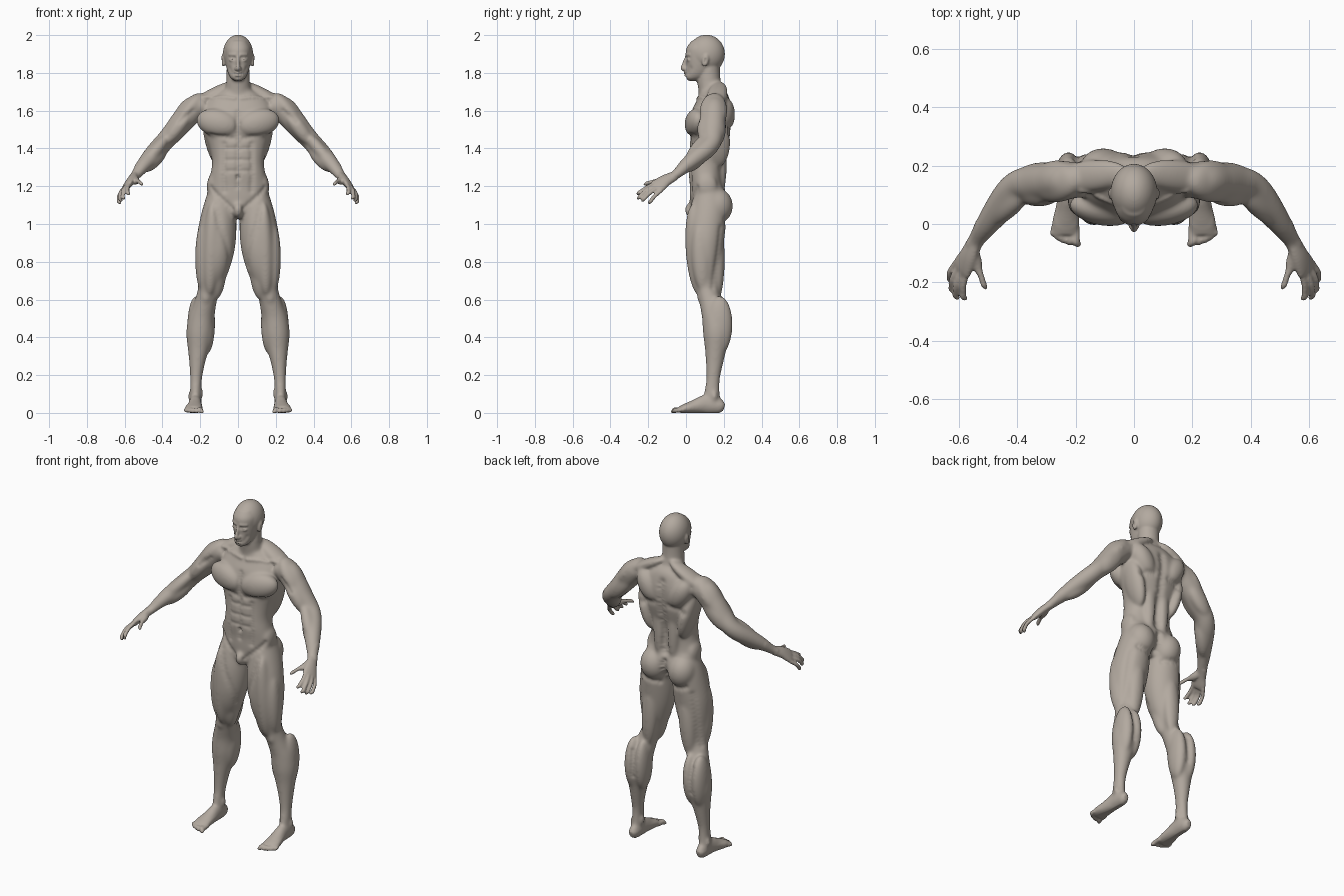
import bpy
import bmesh
import math
from mathutils import Vector, Matrix
from mathutils.kdtree import KDTree

FRONT, BACK = Vector((0, -1, 0)), Vector((0, 1, 0))
OUTWARD, UPWARD = Vector((1, 0, 0)), Vector((0, 0, 1))
HAND_BACK = Vector((1, 0, 1)).normalized()
RING_SIDES = 28

default_cube = bpy.data.objects.get("Cube")
if default_cube:
    bpy.data.objects.remove(default_cube, do_unlink=True)

bm = bmesh.new()


def resample(rows, steps=5):
    """Smooth curve through the rows of numbers."""
    result = []
    last = len(rows) - 1
    for i in range(last):
        before, start = rows[max(i - 1, 0)], rows[i]
        end, after = rows[i + 1], rows[min(i + 2, last)]
        for step in range(steps):
            t = step / steps
            result.append([
                b + t * (c - a + t * (2 * a - 5 * b + 4 * c - d + t * (3 * (b - c) + d - a))) / 2
                for a, b, c, d in zip(before, start, end, after)])
    result.append(list(rows[-1]))
    return result


def skin_rings(rings):
    """Closed skin over a stack of rings."""
    loops = [[bm.verts.new(point) for point in ring] for ring in rings]
    for lower, upper in zip(loops, loops[1:]):
        for i in range(len(lower)):
            j = (i + 1) % len(lower)
            bm.faces.new((lower[i], lower[j], upper[j], upper[i]))
    bm.faces.new(loops[0][::-1])
    bm.faces.new(loops[-1])


def ellipse(center, side, depth, power=2.0):
    ring = []
    for i in range(RING_SIDES):
        angle = math.tau * i / RING_SIDES
        c, s = math.cos(angle), math.sin(angle)
        ring.append(center + side * math.copysign(abs(c) ** (2 / power), c)
                    + depth * math.copysign(abs(s) ** (2 / power), s))
    return ring


def level_loft(rows, power=2.0):
    """Rows: height, inner x, outer x, front y, back y."""
    rings = []
    for z, inner, outer, front, back in resample(rows):
        center = Vector(((inner + outer) / 2, (front + back) / 2, z))
        rings.append(ellipse(center, OUTWARD * (outer - inner) / 2, BACK * (back - front) / 2, power))
    skin_rings(rings)


def centred_loft(rows, power=2.0):
    """Rows: height, half width, front y, back y."""
    level_loft([(z, -half, half, front, back) for z, half, front, back in rows], power)


def tube(rows, up=UPWARD):
    """Rows: x, y, z, half width, half height."""
    rows = resample(rows)
    centers = [Vector(row[:3]) for row in rows]
    rings = []
    for i, row in enumerate(rows):
        along = centers[min(i + 1, len(rows) - 1)] - centers[max(i - 1, 0)]
        side = along.cross(up).normalized()
        height = side.cross(along).normalized()
        rings.append(ellipse(centers[i], side * row[3], height * row[4]))
    skin_rings(rings)


def digit(points, radius):
    """Finger or toe with a rounded tip."""
    rows = [(*point, radius, radius) for point in points]
    tube(rows, HAND_BACK)
    muscle(points[-1] - Vector((radius,) * 3), points[-1] + Vector((radius,) * 3), radius, radius)


def muscle(start, end, width, thick, facing=FRONT):
    """Ellipsoid stretched from one tip to the other."""
    start, end = Vector(start), Vector(end)
    along = (end - start) / 2
    side = along.cross(Vector(facing)).normalized()
    out = side.cross(along).normalized()
    matrix = Matrix((along, side * width, out * thick)).transposed().to_4x4()
    matrix.translation = (start + end) / 2
    bmesh.ops.create_icosphere(bm, subdivisions=4, radius=1, matrix=matrix)


# Trunk and neck
centred_loft([
    (1.03, .05, .04, .16), (1.08, .13, .025, .21), (1.14, .16, .02, .22), (1.2, .158, .02, .2),
    (1.26, .146, .014, .195), (1.33, .138, .014, .2), (1.4, .152, .018, .22), (1.47, .175, .02, .235),
    (1.54, .19, .02, .245), (1.6, .185, .03, .245), (1.65, .165, .055, .235), (1.69, .11, .07, .22),
    (1.72, .06, .08, .19)], power=2.3)
centred_loft([(1.64, .08, .07, .22), (1.7, .07, .066, .2), (1.75, .063, .06, .185), (1.8, .06, .065, .18),
              (1.86, .06, .07, .18)])

# Head
muscle((0, .108, 1.798), (0, .108, 2.002), .08, .098)
centred_loft([(1.757, .022, .006, .05), (1.775, .04, -.002, .1), (1.8, .053, -.002, .13),
              (1.84, .064, .002, .16), (1.88, .07, -.002, .19), (1.93, .07, .002, .19),
              (1.97, .05, .03, .16)], power=2.2)
tube([(0, .004, 1.885, .008, .01), (0, -.008, 1.85, .009, .012), (0, -.017, 1.825, .012, .012),
      (0, -.004, 1.812, .009, .008)], up=FRONT)
muscle((.012, -.006, 1.832), (.012, -.004, 1.812), .009, .011)
muscle((.015, .012, 1.872), (.05, .016, 1.872), .011, .014)
muscle((.08, .11, 1.9), (.077, .095, 1.832), .018, .011, OUTWARD)

# Leg and foot
level_loft([
    (1.2, .03, .15, .05, .19), (1.14, .02, .17, .035, .21), (1.08, .012, .188, .02, .22),
    (1.0, .008, .207, .005, .212), (.92, .01, .22, 0, .203), (.84, .022, .222, .002, .193),
    (.76, .045, .216, .015, .18), (.68, .078, .21, .042, .172), (.62, .105, .222, .062, .18),
    (.56, .117, .242, .075, .205), (.5, .125, .264, .085, .23), (.42, .132, .274, .09, .235),
    (.34, .152, .266, .1, .215), (.26, .175, .258, .105, .197), (.18, .19, .254, .107, .18),
    (.12, .195, .254, .098, .178), (.05, .2, .252, .09, .185)])
tube([(.226, .203, .03, .014, .02), (.226, .185, .035, .027, .037), (.225, .15, .042, .032, .046),
      (.226, .1, .046, .034, .05), (.229, .05, .035, .04, .038), (.234, 0, .024, .047, .027),
      (.235, -.035, .017, .045, .017)])
for side_x, tip_y, radius in ((.199, -.062, .014), (.225, -.06, .011), (.244, -.054, .011),
                              (.261, -.046, .01), (.276, -.034, .01)):
    digit([Vector((side_x, -.01, .018)), Vector((side_x, tip_y, .013))], radius)
muscle((.192, .14, .13), (.198, .14, .07), .018, .012, OUTWARD)
muscle((.254, .15, .115), (.254, .15, .06), .017, .012, OUTWARD)

# Arm, palm and fingers
tube([(.17, .15, 1.63, .06, .045), (.235, .15, 1.61, .065, .067), (.29, .145, 1.55, .066, .063),
      (.34, .14, 1.49, .063, .056), (.39, .135, 1.435, .054, .05), (.425, .105, 1.395, .054, .05),
      (.465, .05, 1.35, .05, .046), (.505, -.005, 1.305, .04, .037), (.535, -.05, 1.265, .03, .026),
      (.552, -.078, 1.246, .029, .022)])
tube([(.545, -.06, 1.255, .028, .022), (.567, -.11, 1.23, .037, .022), (.587, -.148, 1.202, .045, .018),
      (.595, -.165, 1.19, .04, .011)], up=HAND_BACK)
for knuckle, middle, tip in (
        ((.572, -.165, 1.215), (.584, -.21, 1.192), (.584, -.25, 1.165)),
        ((.588, -.16, 1.205), (.608, -.21, 1.178), (.61, -.247, 1.142)),
        ((.6, -.148, 1.192), (.623, -.19, 1.165), (.623, -.225, 1.13)),
        ((.608, -.13, 1.178), (.63, -.165, 1.148), (.63, -.19, 1.118))):
    digit([Vector(knuckle), Vector(middle), Vector(tip)], radius=.0108)
digit([Vector((.553, -.1, 1.236)), Vector((.53, -.16, 1.228)), Vector((.513, -.212, 1.214))], radius=.0135)
muscle((.55, -.08, 1.24), (.53, -.17, 1.22), .022, .02)

# Chest, shoulder and back muscles
muscle((0, .03, 1.51), (.22, .07, 1.56), width=.074, thick=.055)
muscle((.19, .15, 1.69), (.345, .14, 1.5), width=.074, thick=.048, facing=HAND_BACK)
muscle((.02, .18, 1.75), (.27, .15, 1.61), width=.055, thick=.032, facing=UPWARD)
muscle((.17, .16, 1.58), (.1, .17, 1.3), width=.07, thick=.04, facing=OUTWARD)
muscle((.05, .2, 1.49), (.16, .2, 1.67), width=.062, thick=.06, facing=BACK)
muscle((.045, .18, 1.6), (.045, .185, 1.14), width=.04, thick=.035, facing=BACK)
muscle((.055, .13, 1.83), (.012, .08, 1.67), width=.018, thick=.016)
muscle((.13, .1, 1.27), (.14, .12, 1.14), width=.055, thick=.03, facing=OUTWARD)
muscle((0, .035, 1.12), (0, .04, 1.03), width=.03, thick=.045)

# Seat and leg muscles
muscle((.1, .165, 1.19), (.085, .165, 1.0), width=.08, thick=.083, facing=BACK)
muscle((.19, .07, 1.0), (.19, .09, .64), width=.05, thick=.037, facing=OUTWARD)
muscle((.09, .06, .86), (.115, .1, .6), width=.045, thick=.035, facing=FRONT - OUTWARD)
muscle((.13, .04, 1.12), (.15, .07, .62), width=.05, thick=.058)
muscle((.11, .17, 1.0), (.14, .16, .58), width=.05, thick=.04, facing=BACK)
muscle((.158, .18, .62), (.165, .17, .31), width=.04, thick=.066, facing=BACK)
muscle((.222, .18, .62), (.225, .17, .3), width=.045, thick=.072, facing=BACK)
muscle((.168, .09, .66), (.172, .095, .57), width=.03, thick=.035)

# Arm muscles
muscle((.25, .11, 1.6), (.39, .1, 1.42), width=.042, thick=.046)
muscle((.24, .18, 1.59), (.39, .17, 1.42), width=.05, thick=.037, facing=BACK)
muscle((.36, .12, 1.48), (.5, 0, 1.31), width=.04, thick=.034, facing=HAND_BACK)
muscle((.38, .12, 1.41), (.5, 0, 1.28), width=.04, thick=.04, facing=FRONT - HAND_BACK)

# Fuse everything into one mirrored skin
bmesh.ops.recalc_face_normals(bm, faces=bm.faces[:])
mesh = bpy.data.meshes.new("body_parts")
bm.to_mesh(mesh)
bm.free()
body = bpy.data.objects.new("body", mesh)
bpy.context.scene.collection.objects.link(body)
mirror = body.modifiers.new("mirror", "MIRROR")
mirror.use_mirror_merge = False
fuse = body.modifiers.new("fuse", "REMESH")
fuse.mode = "VOXEL"
fuse.voxel_size = .0052
depsgraph = bpy.context.evaluated_depsgraph_get()
body.data = bpy.data.meshes.new_from_object(body.evaluated_get(depsgraph))
body.data.name = "body"
body.modifiers.clear()

# Soften the large forms, sparing face, hands and toes
bm = bmesh.new()
bm.from_mesh(body.data)


def soften(verts, rounds):
    for _ in range(rounds):
        bmesh.ops.smooth_vert(bm, verts=verts, factor=.5, use_axis_x=True, use_axis_y=True, use_axis_z=True)


soften([v for v in bm.verts if v.co.z < 1.77 and abs(v.co.x) < .54 and v.co.z > .045], rounds=22)
soften(bm.verts[:], rounds=3)
bm.normal_update()
bm.verts.ensure_lookup_table()
tree = KDTree(len(bm.verts))
for v in bm.verts:
    tree.insert(v.co, v.index)
tree.balance()


def stroke(start, end, radius, lift):
    """Raise or carve the skin along a line, on both sides."""
    for mirror_x in (1, -1):
        flip = Vector((mirror_x, 1, 1))
        a, b = Vector(start) * flip, Vector(end) * flip
        count = 2 + int((b - a).length / radius * 2)
        weights = {}
        for i in range(count):
            spot = tree.find(a.lerp(b, i / (count - 1)))[0]
            for _, index, distance in tree.find_range(spot, radius * 2.5):
                weight = math.exp(-(distance / radius) ** 2)
                weights[index] = max(weight, weights.get(index, 0))
        for index, weight in weights.items():
            bm.verts[index].co += bm.verts[index].normal * weight * lift
        if start[0] == 0 and end[0] == 0:
            break


# Trunk creases, collar bones and navel
stroke((0, 0, 1.6), (0, 0, 1.2), radius=.014, lift=-.006)
stroke((0, .26, 1.64), (0, .2, 1.2), radius=.022, lift=-.011)
stroke((0, .26, 1.16), (0, .2, 1.03), radius=.018, lift=-.018)
stroke((0, .01, 1.245), (0, .01, 1.25), radius=.009, lift=-.01)
for height in (1.4, 1.34, 1.28):
    stroke((.015, .01, height), (.06, .02, height), radius=.011, lift=-.004)
stroke((.075, .02, 1.42), (.07, .03, 1.18), radius=.016, lift=-.006)
stroke((.15, .05, 1.19), (.03, .02, 1.08), radius=.014, lift=-.006)
stroke((.03, 0, 1.452), (.15, .03, 1.462), radius=.014, lift=-.006)
stroke((.02, .06, 1.665), (.18, .1, 1.68), radius=.011, lift=.006)
stroke((.05, .25, 1.5), (.14, .24, 1.48), radius=.018, lift=-.006)
stroke((.03, .2, 1.0), (.14, .2, 1.02), radius=.016, lift=-.007)

# Limb creases
stroke((.13, .02, 1.1), (.05, .06, .78), radius=.018, lift=-.005)
stroke((.19, .2, .98), (.2, .14, .66), radius=.018, lift=-.005)
stroke((.19, .24, .56), (.195, .24, .4), radius=.014, lift=-.006)
stroke((.24, .08, 1.6), (.31, .07, 1.54), radius=.014, lift=-.005)

# Eye sockets, brow, lids, lips and ears
stroke((.018, 0, 1.878), (.045, .01, 1.88), radius=.009, lift=-.006)
stroke((.015, 0, 1.893), (.05, .01, 1.895), radius=.008, lift=.004)
stroke((.022, 0, 1.87), (.042, .01, 1.87), radius=.003, lift=-.004)
stroke((0, 0, 1.8), (.016, 0, 1.8), radius=.006, lift=.006)
stroke((0, 0, 1.788), (.013, 0, 1.788), radius=.006, lift=.006)
stroke((0, 0, 1.794), (.022, 0, 1.794), radius=.004, lift=-.005)
stroke((0, 0, 1.777), (.01, 0, 1.777), radius=.008, lift=-.003)
stroke((.05, .02, 1.82), (.035, .01, 1.8), radius=.014, lift=-.004)
stroke((.09, .1, 1.87), (.09, .1, 1.86), radius=.008, lift=-.006)

soften(bm.verts[:], rounds=1)
for v in bm.verts:
    v.co.z = max(v.co.z, 0)
for face in bm.faces:
    face.smooth = True
    face.material_index = 0
bm.to_mesh(body.data)
bm.free()

# Single clay colour
clay = bpy.data.materials.new("warm_grey_clay")
clay.use_nodes = True
clay_colour = (.45, .4, .35, 1)
clay.diffuse_color = clay_colour
clay.node_tree.nodes["Principled BSDF"].inputs["Base Color"].default_value = clay_colour
body.data.materials.clear()
body.data.materials.append(clay)
